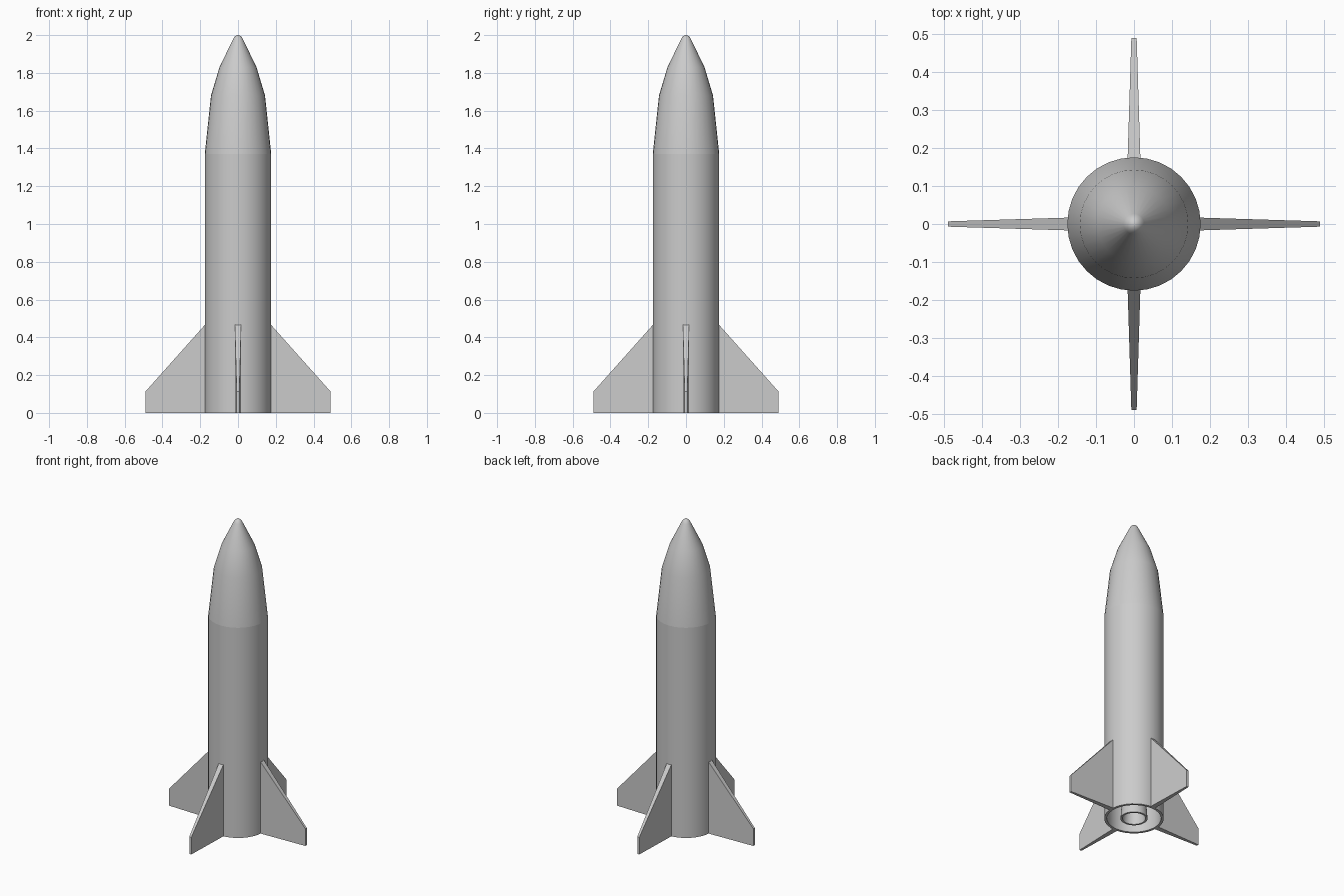
import bpy, bmesh, math
from mathutils import Matrix

cube = bpy.data.objects.get("Cube")
if cube:
    bpy.data.objects.remove(cube, do_unlink=True)

SIDES = 32
grey = bpy.data.materials.new("plain grey")
grey.use_nodes = True
colour = (0.6, 0.6, 0.6, 1)
grey.diffuse_color = colour
grey.node_tree.nodes["Principled BSDF"].inputs["Base Color"].default_value = colour


def finish(name, bm, smooth):
    bmesh.ops.remove_doubles(bm, verts=bm.verts, dist=0.0005)
    bmesh.ops.recalc_face_normals(bm, faces=bm.faces)
    mesh = bpy.data.meshes.new(name)
    bm.to_mesh(mesh)
    bm.free()
    mesh.materials.append(grey)
    obj = bpy.data.objects.new(name, mesh)
    bpy.context.collection.objects.link(obj)
    if smooth:
        bpy.ops.object.select_all(action='DESELECT')
        obj.select_set(True)
        bpy.context.view_layer.objects.active = obj
        bpy.ops.object.shade_smooth_by_angle(angle=math.radians(30))
    return obj


def lathe(name, profile):
    """Spin a (radius, height) profile about the z axis."""
    bm = bmesh.new()
    verts = [bm.verts.new((r, 0, z)) for r, z in profile]
    edges = [bm.edges.new(pair) for pair in zip(verts, verts[1:])]
    bmesh.ops.spin(bm, geom=verts + edges, axis=(0, 0, 1), cent=(0, 0, 0),
                   angle=math.tau, steps=SIDES, use_duplicate=False)
    return finish(name, bm, True)


# Body tube, open at the tail with a thin wall
lathe("body", [(0, 0.35), (0.16, 0.35), (0.16, 0), (0.176, 0), (0.176, 1.37)])

# Nose cone with a small rounded tip
lathe("nose_cone", [(0.176, 1.37), (0.143, 1.68), (0.098, 1.83),
                    (0.027, 1.977), (0.02, 1.99), (0.008, 1.999), (0, 2)])

# Engine nozzle, hollow, inside the tail
lathe("nozzle", [(0.055, 0.35), (0.08, 0), (0.068, 0), (0.045, 0.3), (0, 0.3)])

# Four tapered fins
ROOT, TIP = 0.168, 0.491
for i, side in enumerate(("left", "back", "right", "front")):
    bm = bmesh.new()
    outline = [(ROOT, 0, 0.017), (TIP, 0, 0.007),
               (TIP, 0.112, 0.007), (ROOT, 0.474, 0.017)]
    faces = [[bm.verts.new((x, s * t, z)) for x, z, t in outline] for s in (-1, 1)]
    for f in faces:
        bm.faces.new(f)
    for j in range(len(outline)):
        k = (j + 1) % len(outline)
        bm.faces.new((faces[0][j], faces[0][k], faces[1][k], faces[1][j]))
    bm.transform(Matrix.Rotation(i * math.pi / 2, 4, 'Z'))
    finish(side + "_fin", bm, False)
